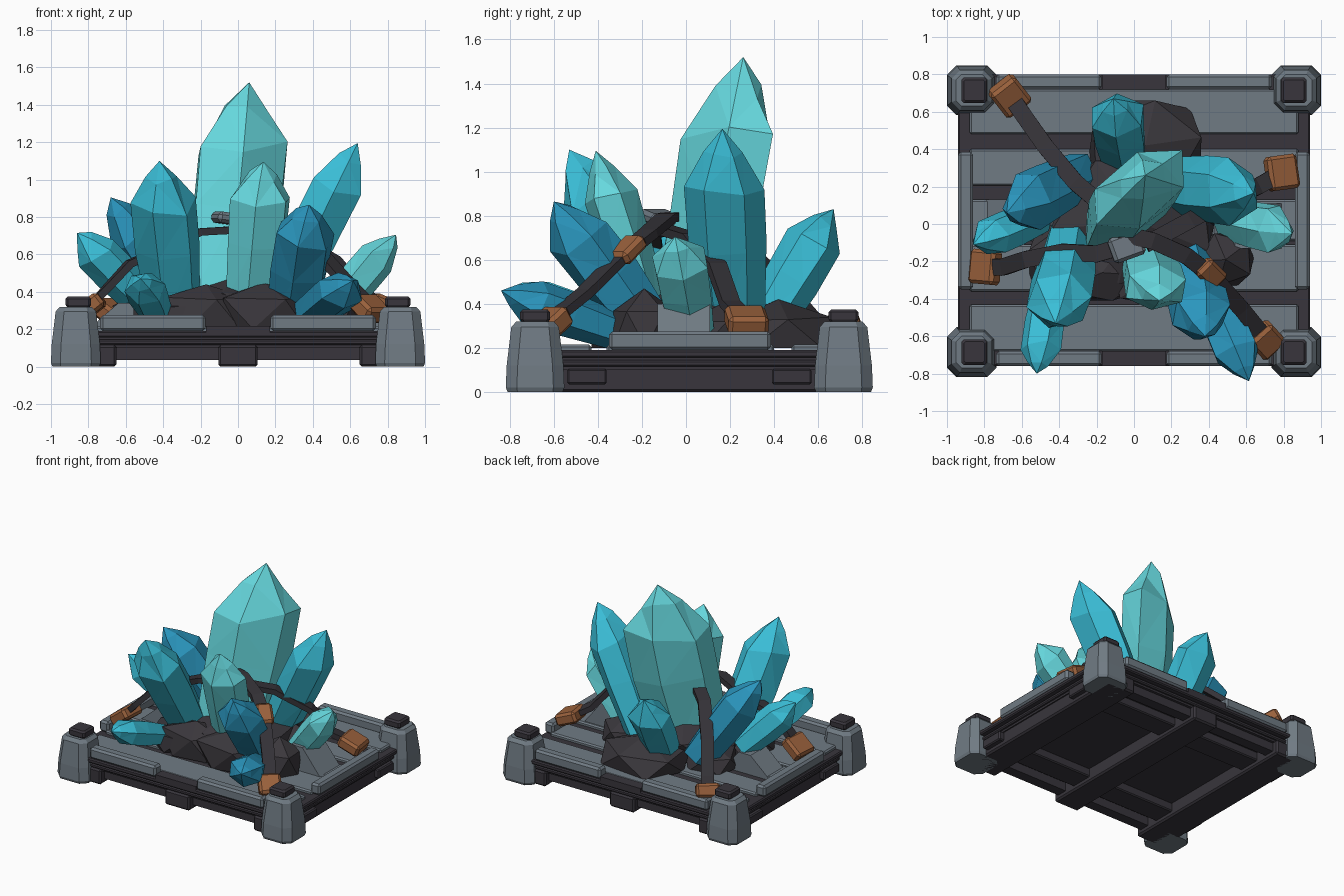
import bpy, bmesh, math, random
from mathutils import Vector, Matrix

if "Cube" in bpy.data.objects:
    bpy.data.objects.remove(bpy.data.objects["Cube"])

random.seed(7)


def mat(name, r, g, b):
    m = bpy.data.materials.new(name)
    m.diffuse_color = [((c / 255 + 0.055) / 1.055) ** 2.4 for c in (r, g, b)] + [1]
    m.use_nodes = True
    m.node_tree.nodes["Principled BSDF"].inputs["Base Color"].default_value = m.diffuse_color
    return m


GREY = mat("grey metal", 112, 123, 132)
DARK = mat("dark frame", 56, 53, 60)
ROCK = mat("dark rock", 58, 55, 60)
STRAP = mat("strap black", 52, 50, 55)
BROWN = mat("brown clasp", 154, 97, 60)
LIGHT = mat("pale crystal", 102, 216, 222)
CYAN = mat("cyan crystal", 58, 190, 215)
BLUE = mat("blue crystal", 42, 150, 190)


def finish(name, bm, material):
    bmesh.ops.recalc_face_normals(bm, faces=bm.faces)
    me = bpy.data.meshes.new(name)
    bm.to_mesh(me)
    bm.free()
    me.materials.append(material)
    ob = bpy.data.objects.new(name, me)
    bpy.context.collection.objects.link(ob)
    return ob


def box(name, x0, x1, y0, y1, z0, z1, material, bevel=0.0, rot=None):
    bm = bmesh.new()
    bmesh.ops.create_cube(bm, size=1)
    bmesh.ops.scale(bm, vec=(x1 - x0, y1 - y0, z1 - z0), verts=bm.verts)
    if bevel:
        bmesh.ops.bevel(bm, geom=bm.edges[:], offset=bevel, segments=1, affect='EDGES')
    if rot:
        bmesh.ops.transform(bm, matrix=rot, verts=bm.verts)
    bmesh.ops.translate(bm, vec=((x0 + x1) / 2, (y0 + y1) / 2, (z0 + z1) / 2), verts=bm.verts)
    return finish(name, bm, material)


def loft(name, rings, material, tip=None):
    """Skin equal-length rings of points, capped, or closed to a tip."""
    bm = bmesh.new()
    loops = [[bm.verts.new(p) for p in r] for r in rings]
    n = len(loops[0])
    for a, b in zip(loops, loops[1:]):
        for i in range(n):
            j = (i + 1) % n
            bm.faces.new((a[i], a[j], b[j], b[i]))
    bm.faces.new(loops[0])
    if tip is None:
        bm.faces.new(loops[-1])
    else:
        t = bm.verts.new(tip)
        for i in range(n):
            bm.faces.new((loops[-1][i], loops[-1][(i + 1) % n], t))
    return finish(name, bm, material)


# Pallet base: dark slab with ridged rim, runners and cross beams
box("base_slab", -0.90, 0.90, -0.72, 0.76, 0.10, 0.185, DARK)
box("rim_lower", -0.92, 0.92, -0.74, 0.78, 0.115, 0.145, DARK, 0.008)
box("rim_upper", -0.94, 0.94, -0.76, 0.80, 0.155, 0.19, DARK, 0.008)
for x, h in ((-0.77, 0.12), (0, 0.105), (0.77, 0.12)):
    box("runner", x - h, x + h, -0.745, 0.785, 0, 0.115, DARK, 0.012)
for y in (-0.45, 0.48):
    box("cross_beam", -0.93, 0.93, y - 0.09, y + 0.09, 0.035, 0.105, DARK, 0.008)
for y in (-0.66, 0.70):
    box("end_beam", -0.72, 0.72, y - 0.04, y + 0.04, 0.035, 0.105, DARK)

# Deck planks and raised rails
for y0, y1 in ((0.48, 0.72), (0.205, 0.40), (-0.09, 0.13), (-0.36, -0.11), (-0.68, -0.43)):
    box("deck_plank", -0.88, 0.88, y0, y1, 0.18, 0.215, GREY, 0.01)
for y in (-0.72, 0.76):
    for x in (-0.455, 0.455):
        box("end_rail", x - 0.282, x + 0.282, y - 0.04, y + 0.04, 0.19, 0.275, GREY, 0.015)
    box("rail_gap_block", -0.172, 0.172, y - 0.04, y + 0.04, 0.18, 0.216, DARK)
for s in (-1, 1):
    box("side_rail", s * 0.90 - 0.04, s * 0.90 + 0.04, -0.35, 0.385, 0.19, 0.275, GREY, 0.015)
# Grey wedge chocks beside the crystals
for s, top, y0, y1 in ((1, 0.40, -0.13, 0.11), (-1, 0.34, -0.06, 0.13)):
    loft("wedge_chock", [[(s * x, y, z) for x, z in ((0.42, 0.2), (0.80, 0.2), (0.64, top), (0.54, top))]
                         for y in (y0, y1)], GREY)


# Corner posts: chamfered tapering blocks with dark caps
def octagon(cx, cy, z, h, c):
    pts = []
    for sx, sy, flip in ((1, 1, 0), (-1, 1, 1), (-1, -1, 0), (1, -1, 1)):
        pair = [(sx * h, sy * (h - c)), (sx * (h - c), sy * h)]
        pts += pair[::-1] if flip else pair
    return [(cx + x, cy + y, z) for x, y in pts]


for px in (-0.867, 0.867):
    for py in (-0.685, 0.715):
        prof = ((0, 0.125, 0.045), (0.02, 0.133, 0.05), (0.12, 0.129, 0.05),
                (0.295, 0.108, 0.045), (0.32, 0.085, 0.03))
        loft("corner_post", [octagon(px, py, *p) for p in prof], GREY)
        caps = ((0.315, 0.058, 0.01), (0.33, 0.068, 0.012), (0.362, 0.068, 0.012), (0.375, 0.056, 0.01))
        loft("post_cap", [octagon(px * 0.985, py, *p) for p in caps], DARK)


# Rock mound: angular low-poly boulders
def boulder(name, c, r):
    bm = bmesh.new()
    bmesh.ops.create_icosphere(bm, subdivisions=1, radius=1)
    bmesh.ops.rotate(bm, matrix=Matrix.Rotation(random.uniform(0, 6.28), 3, 'Z'), verts=bm.verts)
    for v in bm.verts:
        k = random.uniform(0.92, 1.1)
        v.co = Vector([max(-0.8, min(0.8, v.co[i] * k)) * r[i] / 0.8 + c[i] for i in range(3)])
        v.co.z = max(v.co.z, 0.2)
    hull = bmesh.ops.convex_hull(bm, input=bm.verts)
    bmesh.ops.delete(bm, geom=[g for g in hull["geom_interior"] if isinstance(g, bmesh.types.BMVert)],
                     context='VERTS')
    return finish(name, bm, ROCK)


for c, r in (((0, 0.02, 0.22), (0.44, 0.34, 0.31)), ((0.06, 0.42, 0.22), (0.30, 0.24, 0.20)),
             ((0.49, -0.19, 0.25), (0.15, 0.14, 0.22)), ((-0.17, -0.26, 0.26), (0.23, 0.15, 0.18)),
             ((0.14, -0.27, 0.25), (0.25, 0.16, 0.20)), ((-0.36, -0.20, 0.24), (0.20, 0.20, 0.14)),
             ((0.38, 0.16, 0.22), (0.18, 0.17, 0.18)), ((-0.34, 0.18, 0.22), (0.18, 0.16, 0.16))):
    boulder("rock", c, r)


# Crystals: six-sided shafts with uneven faceted points; yaw turns the oval section
def crystal(name, base, tip, rx, ry, turn, material, yaw=0, tilt=0.0):
    base, tip = Vector(base), Vector(tip)
    axis = tip - base
    d = axis.normalized()
    u = Vector((math.cos(math.radians(yaw)), math.sin(math.radians(yaw)), 0))
    u = (u - d * u.dot(d)).normalized()
    v = d.cross(u)
    rings = []
    for t, k, jit, lean in ((0, 0.84, 0, 0), (0.42, 0.99, 0.01, 0), (0.72, 1.02, 0.04, tilt), (0.89, 0.5, 0.025, 0)):
        ring = []
        for i in range(6):
            a = turn + i * math.pi / 3
            s = k * random.uniform(0.95, 1.05)
            ring.append(base + axis * (t + lean * math.cos(a) + random.uniform(-jit, jit))
                        + u * rx * s * math.cos(a) + v * ry * s * math.sin(a))
        rings.append(ring)
    ob = loft(name, rings, material, tip)
    # Split the uneven quads of the point into flat facets
    bm = bmesh.new()
    bm.from_mesh(ob.data)
    bmesh.ops.triangulate(bm, faces=[f for f in bm.faces if len(f.verts) == 4])
    bm.to_mesh(ob.data)
    bm.free()


for name, base, tip, rx, ry, turn, m, *extra in (
        ("main_crystal", (-0.06, 0.02, 0.3), (0.06, 0.26, 1.52), 0.305, 0.18, 0.15, LIGHT, 36, 0.08),
        ("right_crystal", (0.20, 0.21, 0.3), (0.64, 0.165, 1.195), 0.15, 0.176, 0.5, CYAN),
        ("front_left_crystal", (-0.34, -0.10, 0.3), (-0.42, -0.53, 1.10), 0.175, 0.16, 0.2, CYAN),
        ("front_crystal", (0.065, -0.17, 0.35), (0.135, -0.41, 1.095), 0.17, 0.12, 0.4, LIGHT),
        ("front_right_crystal", (0.29, -0.17, 0.28), (0.38, -0.60, 0.865), 0.165, 0.145, 0.3, BLUE),
        ("left_crystal", (-0.29, 0.26, 0.29), (-0.68, 0.06, 0.905), 0.14, 0.165, 0.1, BLUE),
        ("back_crystal", (-0.05, 0.33, 0.27), (-0.11, 0.67, 0.83), 0.155, 0.13, 0.5, CYAN),
        ("small_left_crystal", (-0.51, 0.04, 0.35), (-0.86, -0.11, 0.715), 0.115, 0.105, 0.3, CYAN),
        ("small_right_crystal", (0.49, 0.03, 0.28), (0.845, -0.05, 0.705), 0.105, 0.13, 0.0, LIGHT),
        ("low_left_crystal", (-0.44, -0.32, 0.29), (-0.52, -0.80, 0.47), 0.11, 0.095, 0.2, CYAN),
        ("low_right_crystal", (0.39, -0.33, 0.28), (0.615, -0.84, 0.46), 0.13, 0.105, 0.6, BLUE)):
    crystal(name, base, tip, rx, ry, turn, m, *extra)


# Straps: flat belts swept along a few points
def strap(pts, w=0.045, h=0.02):
    pts = [Vector(p) for p in pts]
    rings = []
    for i, p in enumerate(pts):
        t = (pts[min(i + 1, len(pts) - 1)] - pts[max(i - 1, 0)]).normalized()
        side = t.cross(Vector((0, 0, 1))).normalized()
        n = side.cross(t)
        rings.append([p + side * a * w + n * b * h for a, b in ((-1, -1), (1, -1), (1, 1), (-1, 1))])
    loft("strap", rings, STRAP)


strap([(-0.67, 0.70, 0.28), (-0.59, 0.58, 0.33), (-0.47, 0.41, 0.52), (-0.31, 0.22, 0.70), (-0.18, 0.11, 0.74)])
strap([(-0.82, -0.23, 0.29), (-0.70, -0.23, 0.42), (-0.58, -0.19, 0.55), (-0.38, -0.15, 0.64),
       (-0.20, -0.16, 0.72), (-0.03, -0.11, 0.73)])
strap([(-0.08, -0.05, 0.80), (0.10, -0.09, 0.79), (0.28, -0.17, 0.72), (0.42, -0.28, 0.63),
       (0.58, -0.46, 0.45), (0.71, -0.62, 0.32)])
strap([(0.80, 0.28, 0.32), (0.66, 0.20, 0.40), (0.52, 0.14, 0.57), (0.30, 0.02, 0.70), (0.06, -0.11, 0.74)])


# Clasps: chunky bevelled blocks
def clasp(name, c, size, yaw, pitch, material):
    h = [s / 2 for s in size]
    rot = Matrix.Rotation(math.radians(yaw), 4, 'Z') @ Matrix.Rotation(math.radians(pitch), 4, 'Y')
    box(name, c[0] - h[0], c[0] + h[0], c[1] - h[1], c[1] + h[1], c[2] - h[2], c[2] + h[2],
        material, 0.018, rot)


clasp("clasp_back_left", (-0.665, 0.685, 0.29), (0.18, 0.17, 0.10), -52, 25, BROWN)
clasp("clasp_left", (-0.795, -0.23, 0.315), (0.17, 0.185, 0.09), -5, -38, BROWN)
clasp("clasp_right", (0.79, 0.275, 0.325), (0.17, 0.185, 0.09), 8, 22, BROWN)
clasp("clasp_front_right", (0.705, -0.62, 0.31), (0.16, 0.16, 0.10), -48, 35, BROWN)
clasp("strap_buckle", (0.41, -0.265, 0.645), (0.16, 0.12, 0.07), -45, 36, BROWN)
clasp("top_clip", (-0.04, -0.12, 0.79), (0.18, 0.14, 0.06), 20, 8, GREY)
